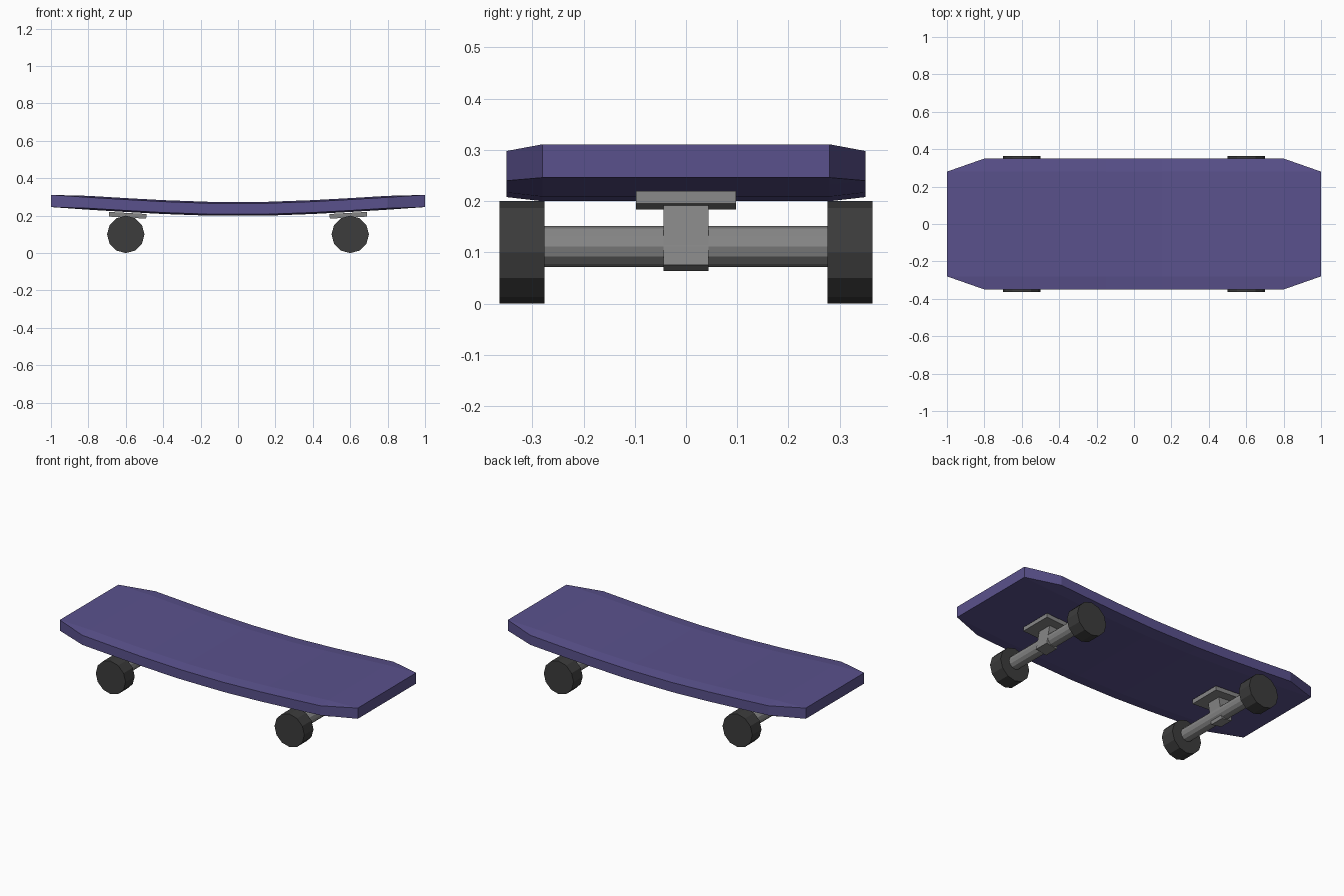
import bpy, bmesh
from math import radians, pi
from mathutils import Matrix

cube = bpy.data.objects.get("Cube")
if cube:
    bpy.data.objects.remove(cube, do_unlink=True)


def material(name, rgb):
    mat = bpy.data.materials.new(name)
    mat.use_nodes = True
    color = (*rgb, 1)
    mat.diffuse_color = color
    mat.node_tree.nodes["Principled BSDF"].inputs["Base Color"].default_value = color
    return mat


purple = material("deck purple", (0.102, 0.083, 0.265))
metal = material("metal grey", (0.24, 0.24, 0.24))
rubber = material("wheel black", (0.045, 0.045, 0.045))


def finish(bm, name, mat):
    bmesh.ops.recalc_face_normals(bm, faces=bm.faces)
    mesh = bpy.data.meshes.new(name)
    bm.to_mesh(mesh)
    bm.free()
    mesh.materials.append(mat)
    obj = bpy.data.objects.new(name, mesh)
    bpy.context.collection.objects.link(obj)
    return obj


def box(name, size, location, tilt, mat):
    bm = bmesh.new()
    place = Matrix.Translation(location) @ Matrix.Rotation(tilt, 4, 'Y')
    bmesh.ops.create_cube(bm, size=1, matrix=place @ Matrix.Diagonal((*size, 1)))
    return finish(bm, name, mat)


def cylinder(name, radius, length, location, mat):
    # Twelve-sided, lying along y with a corner at the top
    bm = bmesh.new()
    place = Matrix.Translation(location) @ Matrix.Rotation(pi / 2, 4, 'X')
    bmesh.ops.create_cone(bm, cap_ends=True, segments=12, radius1=radius,
                          radius2=radius, depth=length, matrix=place)
    return finish(bm, name, mat)


# Deck: lens-shaped cross-sections lofted along a gently rising curve
# Each station: x, rise, half width of the flat, half width of the rim
half = [(0.15, 0.002, 0.28, 0.35), (0.4, 0.011, 0.28, 0.35),
        (0.6, 0.022, 0.28, 0.35), (0.8, 0.034, 0.28, 0.35)]
stations = [(-x, *rest) for x, *rest in reversed(half)] + half
BOTTOM, TOP, RIM = 0.198, 0.272, 0.008
bm = bmesh.new()
rings = []
for x, rise, flat, rim in stations:
    low, high = BOTTOM + rise, TOP + rise
    section = [(-rim, low + RIM), (-flat, low), (flat, low), (rim, low + RIM),
               (rim, high - RIM), (flat, high), (-flat, high), (-rim, high - RIM)]
    rings.append([bm.verts.new((x, y, z)) for y, z in section])
for a, b in zip(rings, rings[1:]):
    for i in range(8):
        j = (i + 1) % 8
        bm.faces.new((a[i], a[j], b[j], b[i]))

# Squared nose and tail with clipped corners
for side, ring in ((-1, rings[0]), (1, rings[-1])):
    tip = [bm.verts.new((side, y, z)) for y, z in
           ((-0.28, 0.246), (0.28, 0.246), (0.28, 0.311), (-0.28, 0.311))]
    bm.faces.new(tip)
    bm.faces.new((ring[1], ring[2], tip[1], tip[0]))
    bm.faces.new((ring[5], ring[6], tip[3], tip[2]))
    bm.faces.new((ring[3], ring[4], tip[2], tip[1]))
    bm.faces.new((ring[7], ring[0], tip[0], tip[3]))
    for r, t in ((0, 0), (2, 1), (4, 2), (6, 3)):
        bm.faces.new((ring[r], ring[r + 1], tip[t]))
finish(bm, "deck", purple)

# Trucks and wheels
for side, label in ((-1, "right"), (1, "left")):
    x = 0.6 * side
    box(f"{label}_base_plate", (0.2, 0.196, 0.025), (0.59 * side, 0, 0.202),
        -side * radians(3.2), metal)
    box(f"{label}_hanger", (0.07, 0.088, 0.135), (x, 0, 0.136),
        -side * radians(10), metal)
    cylinder(f"{label}_axle", 0.04, 0.6, (x, 0, 0.112), metal)
    for y, end in ((-0.32, "front"), (0.32, "back")):
        cylinder(f"{label}_{end}_wheel", 0.1, 0.088, (x, y, 0.1), rubber)
